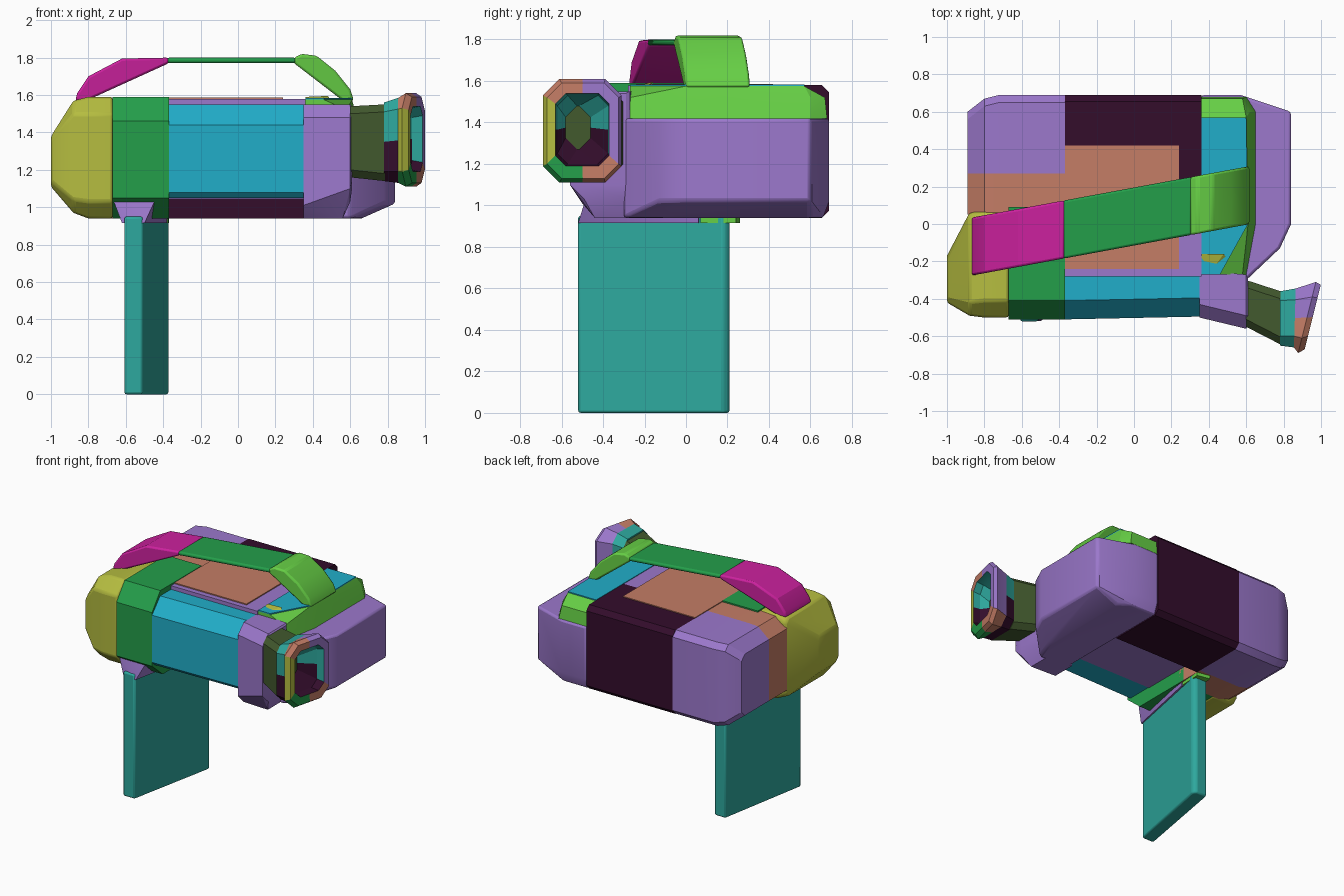
import bpy, bmesh, math

cube = bpy.data.objects.get("Cube")
if cube:
    bpy.data.objects.remove(cube, do_unlink=True)


def linear(c):
    return c / 12.92 if c <= 0.04045 else ((c + 0.055) / 1.055) ** 2.4


def material(name, *rgb):
    col = [linear(c) for c in rgb] + [1.0]
    m = bpy.data.materials.new(name)
    m.use_nodes = True
    m.diffuse_color = col
    m.node_tree.nodes["Principled BSDF"].inputs["Base Color"].default_value = col
    return m


purple = material("purple", .61, .47, .80)
salmon = material("salmon", .77, .49, .40)
dark = material("dark plum", .20, .05, .17)
teal = material("teal", .18, .66, .62)
cyan = material("cyan", .13, .68, .79)
green = material("green", .14, .62, .29)
lime = material("lime", .40, .81, .27)
yellow = material("yellow", .71, .74, .25)
olive = material("dark olive", .26, .35, .18)
magenta = material("magenta", .80, .13, .62)


def finish(name, bm, mats, bevel=0):
    bmesh.ops.recalc_face_normals(bm, faces=bm.faces)
    me = bpy.data.meshes.new(name)
    bm.to_mesh(me)
    bm.free()
    ob = bpy.data.objects.new(name, me)
    bpy.context.collection.objects.link(ob)
    for m in mats:
        me.materials.append(m)
    if bevel:
        mod = ob.modifiers.new("soft edges", "BEVEL")
        mod.width, mod.segments, mod.limit_method = bevel, 2, "ANGLE"
    bpy.ops.object.select_all(action="DESELECT")
    ob.select_set(True)
    bpy.context.view_layer.objects.active = ob
    bpy.ops.object.shade_smooth_by_angle(angle=math.radians(25))
    return ob


def hull(name, mat, points, bevel=0):
    """Convex solid around the given points."""
    bm = bmesh.new()
    for p in points:
        bm.verts.new(p)
    res = bmesh.ops.convex_hull(bm, input=bm.verts)
    loose = [v for v in bm.verts if not v.link_faces]
    bmesh.ops.delete(bm, geom=loose, context="VERTS")
    bmesh.ops.dissolve_limit(bm, angle_limit=0.02, verts=bm.verts, edges=bm.edges)
    return finish(name, bm, [mat], bevel)


def section(x, y0, y1, z0, z1, front=0, back=0):
    """Rectangle across x with chamfered front and back corners."""
    pts = []
    for y, s, c in ((y0, 1, front), (y1, -1, back)):
        pts += [(x, y + s * c, z0), (x, y, z0 + c), (x, y, z1 - c), (x, y + s * c, z1)]
    return pts


def prism(plan, z):
    return [(x, y, z) for x, y in plan]


def block(name, mat, x, y, z, front=0, back=0, bevel=0):
    return hull(name, mat, section(x[0], *y, *z, front, back)
                + section(x[1], *y, *z, front, back), bevel)


# Rear housing, left to right
for name, mat, ya, yb in (("left_rear_housing", purple, .27, .69),
                          ("left_middle_housing", salmon, .05, .27)):
    c = .04 if mat is purple else 0
    d = 1 if mat is purple else 0
    hull(name, mat, section(-.89, ya, yb - .09 * d, 1.03, 1.50, 0, c)
         + section(-.80, ya, yb - .02 * d, .96, 1.575, 0, c)
         + section(-.72, ya, yb, .94, 1.58, 0, c)
         + section(-.37, ya, yb, .94, 1.58, 0, c))
block("rear_housing", dark, (-.37, .36), (.24, .69), (.94, 1.58), 0, .035)
block("core_housing", purple, (-.37, .36), (-.28, .24), (1.045, 1.578))
block("top_plate", salmon, (-.37, .24), (-.24, .42), (1.575, 1.586))

# Right end of the housing
plan = [(.36, -.30), (.60, -.30), (.78, -.13), (.84, 0), (.84, .60), (.57, .69), (.36, .69)]
base = [(min(x, .66), min(y, .66)) for x, y in plan]
hull("right_housing", purple, prism(base, .94) + prism(plan, 1.02) + prism(plan, 1.42), .015)

# Raised shoulder with a cut front corner
low = [(.36, -.27), (.60, -.27), (.65, 0), (.65, .60), (.60, .68), (.36, .68)]
mid = [(.36, -.27), (.58, -.27), (.62, 0), (.62, .60), (.58, .67), (.36, .67)]
top = [(.36, -.27), (.46, -.27), (.61, 0), (.60, .57), (.36, .57)]
hull("right_shoulder", lime, prism(low, 1.42) + prism(mid, 1.52) + prism(top, 1.575))
hull("shoulder_plate", cyan, prism(top, 1.574) + prism(top, 1.583))
hull("shoulder_stud", yellow, [(.36, -.27, 1.55), (.40, -.27, 1.57), (.36, -.16, 1.59),
                               (.48, -.16, 1.595), (.50, -.19, 1.57), (.44, -.25, 1.55)])

# Front barrel
hull("left_cap", yellow, section(-1, -.42, -.17, 1.11, 1.38, .03, .03)
     + section(-.88, -.49, .06, .97, 1.57, .07, .03)
     + section(-.80, -.50, .07, .94, 1.59, .09, .02)
     + section(-.67, -.50, .07, .94, 1.59, .09, .02), .015)
band = [(-.51, 1.05), (-.51, 1.46), (-.41, 1.59), (.09, 1.59), (.09, .94), (-.38, .94)]
hull("barrel_band", green, [(x, y, z) for x in (-.67, -.37) for y, z in band])
tube = [(-.26, 1.55), (-.41, 1.55), (-.51, 1.44), (-.51, 1.08), (-.48, 1.05), (-.26, 1.05)]
hull("barrel", cyan, [(x, y + .015 * (x > 0), z) for x in (-.37, .35) for y, z in tube])
hull("barrel_collar", purple, section(.35, -.50, -.25, .94, 1.55, .07)
     + section(.60, -.56, -.27, 1.03, 1.55, .07)
     + section(.61, -.54, -.29, 1.10, 1.54, .05)
     + section(.56, -.44, -.27, .94, 1.5))
hull("barrel_neck", olive, section(.60, -.55, -.30, 1.16, 1.54, .04, .04)
     + section(.785, -.645, -.36, 1.14, 1.55, .04, .04))

# Flared muzzle: rings lofted from the neck over the lip and into the bore


def ring(x, tilt, y0, y1, z0, z1, c):
    ym, zm = (y0 + y1) / 2, (z0 + z1) / 2
    loop = [(y0 + c, z0), (ym, z0), (y1 - c, z0), (y1, z0 + c), (y1, zm), (y1, z1 - c),
            (y1 - c, z1), (ym, z1), (y0 + c, z1), (y0, z1 - c), (y0, zm), (y0, z0 + c)]
    return [(x + tilt * (y + .5), y, z) for y, z in loop]


rings = [ring(.78, 0, -.65, -.36, 1.14, 1.56, .05),
         ring(.86, .03, -.66, -.345, 1.13, 1.585, .06),
         ring(.925, .25, -.69, -.31, 1.11, 1.61, .08),
         ring(.955, .25, -.67, -.325, 1.13, 1.59, .07),
         ring(.955, .25, -.63, -.37, 1.19, 1.54, .05),
         ring(.90, .25, -.62, -.375, 1.20, 1.53, .05),
         ring(.82, 0, -.58, -.46, 1.27, 1.48, .055)]
mats = [teal, dark, green, salmon, purple, yellow, olive]
sides = [green, salmon, salmon, purple, purple, purple,
         purple, salmon, salmon, yellow, yellow, green]
bm = bmesh.new()
loops = [[bm.verts.new(p) for p in r] for r in rings]
for k, (a, b) in enumerate(zip(loops, loops[1:])):
    for i, side in enumerate(sides):
        j = (i + 1) % len(sides)
        f = bm.faces.new((a[i], a[j], b[j], b[i]))
        lower = f.calc_center_median().z < 1.36
        if k in (1, 2, 3):
            m = side
        elif k == 4 and i in (3, 4):
            m = teal
        else:
            m = dark if lower else teal
        f.material_index = mats.index(m)
bm.faces.new(loops[-1]).material_index = mats.index(olive)
bm.faces.new(loops[0]).material_index = mats.index(teal)
finish("muzzle", bm, mats)

# Slanted carry handle


def strap(name, mat, outline):
    hull(name, mat, [(x, .04 + .185 * x + s * .155, z)
                     for x, z in outline for s in (-1, 1)], .012)


strap("handle_left_end", magenta, [(-.87, 1.57), (-.86, 1.61), (-.80, 1.70), (-.62, 1.795),
                                   (-.37, 1.80), (-.37, 1.77), (-.81, 1.57)])
strap("handle_bar", green, [(-.38, 1.77), (-.38, 1.80), (.31, 1.80), (.31, 1.77)])
strap("handle_right_end", lime, [(.30, 1.77), (.30, 1.80), (.34, 1.82), (.42, 1.81),
                                 (.52, 1.73), (.60, 1.63), (.62, 1.57), (.56, 1.57)])

# Grip and its collar
slab = [(-.61, -.52), (-.51, -.52), (-.37, .18), (-.39, .21), (-.48, .21)]
hull("grip", teal, prism(slab, 0) + prism(slab, .95), .012)
foot = [(-.62, -.50), (-.50, -.52), (-.38, .06), (-.50, .08)]
seat = [(-.67, -.48), (-.44, -.48), (-.37, .06), (-.60, .08)]
hull("grip_collar", purple, prism(foot, .915) + prism(seat, 1.045))
heel = [(-.49, .07), (-.38, .07), (-.37, .24), (-.47, .26)]
hull("grip_heel", lime, prism(heel, .915) + prism(heel, .96))
